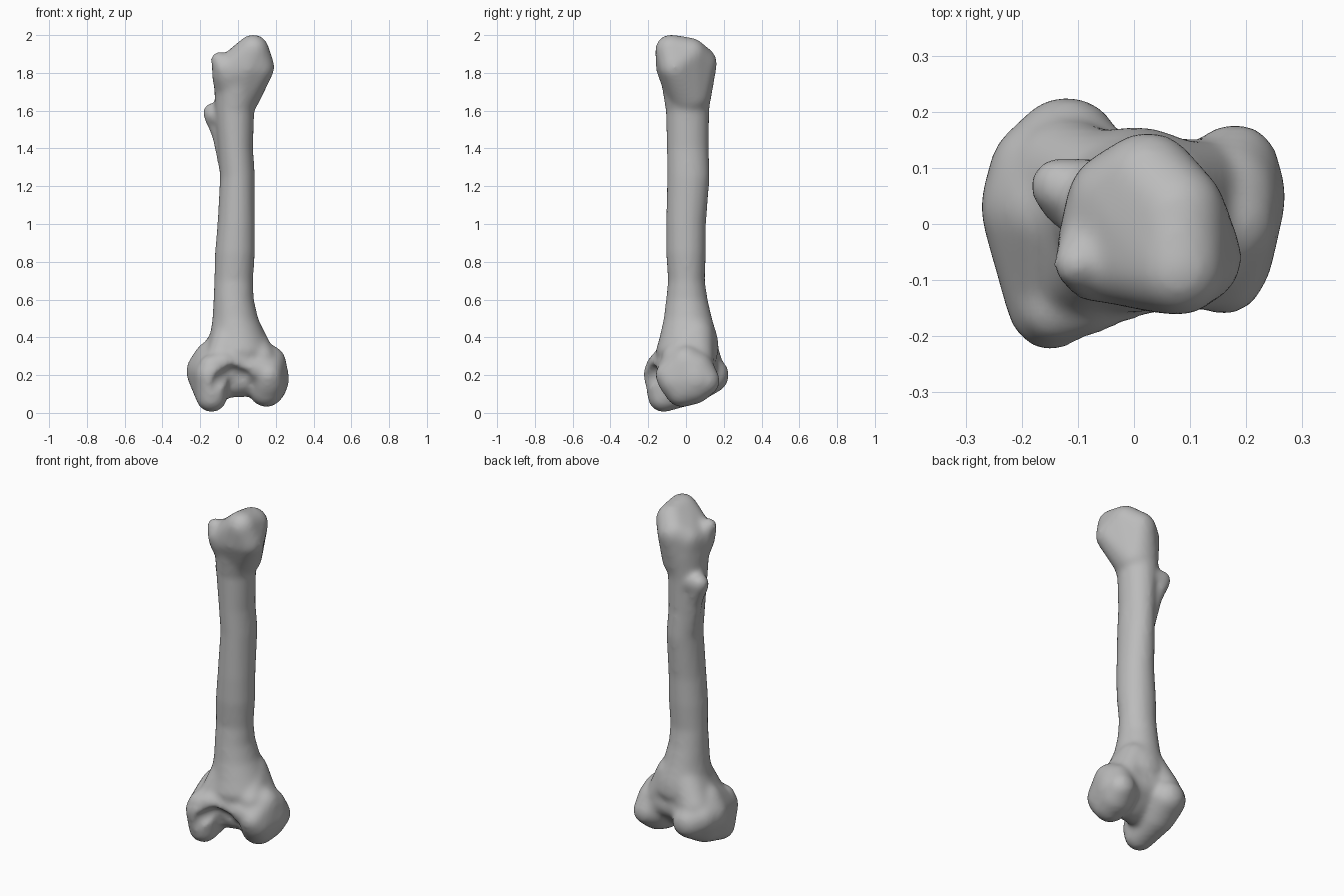
import bpy
import bmesh
from math import cos, sin, pi
from mathutils import Matrix, Vector

cube = bpy.data.objects.get("Cube")
if cube:
    bpy.data.objects.remove(cube, do_unlink=True)

# Bone colour
bone_grey = bpy.data.materials.new("bone_grey")
bone_grey.use_nodes = True
colour = (0.5, 0.5, 0.5, 1)
bone_grey.diffuse_color = colour
bone_grey.node_tree.nodes["Principled BSDF"].inputs["Base Color"].default_value = colour


def add_hull(target, balls):
    """Add the convex hull wrapped around a set of balls (x, y, z, radius)."""
    part = bmesh.new()
    for x, y, z, radius in balls:
        bmesh.ops.create_icosphere(part, subdivisions=3, radius=radius,
                                   matrix=Matrix.Translation((x, y, z)))
    result = bmesh.ops.convex_hull(part, input=part.verts[:])
    spare = set(result["geom_interior"]) | set(result["geom_unused"])
    bmesh.ops.delete(part, geom=[v for v in spare if isinstance(v, bmesh.types.BMVert)],
                     context="VERTS")
    loose = [f for f in part.faces if f not in set(result["geom"])]
    if loose:
        bmesh.ops.delete(part, geom=loose, context="FACES")
    bmesh.ops.recalc_face_normals(part, faces=part.faces[:])
    mesh = bpy.data.meshes.new("hull_part")
    part.to_mesh(mesh)
    part.free()
    target.from_mesh(mesh)
    bpy.data.meshes.remove(mesh)


def add_chain(target, balls):
    """Add a rounded ridge that runs from ball to ball."""
    for pair in zip(balls, balls[1:]):
        add_hull(target, pair)


def add_loft(target, sections, sides=32):
    """Add a closed tube through oval sections (z, x min, x max, y min, y max)."""
    rings = []
    for z, x0, x1, y0, y1 in sections:
        middle = Vector(((x0 + x1) / 2, (y0 + y1) / 2, z))
        rings.append([target.verts.new(middle + Vector((
            cos(2 * pi * i / sides) * (x1 - x0) / 2,
            sin(2 * pi * i / sides) * (y1 - y0) / 2, 0))) for i in range(sides)])
    for low, high in zip(rings, rings[1:]):
        for i in range(sides):
            j = (i + 1) % sides
            target.faces.new((low[i], low[j], high[j], high[i]))
    target.faces.new(rings[0][::-1])
    target.faces.new(rings[-1])


def make_object(name, shape):
    mesh = bpy.data.meshes.new(name)
    shape.to_mesh(mesh)
    shape.free()
    mesh.materials.append(bone_grey)
    obj = bpy.data.objects.new(name, mesh)
    bpy.context.collection.objects.link(obj)
    return obj


bone = bmesh.new()

# Shaft, flaring into both ends
add_loft(bone, [
    (0.13, -0.1, 0.1, -0.1, 0.04),
    (0.24, -0.15, 0.15, -0.14, 0.14),
    (0.33, -0.18, 0.18, -0.16, 0.175),
    (0.4, -0.15, 0.15, -0.14, 0.168),
    (0.5, -0.135, 0.107, -0.118, 0.138),
    (0.6, -0.13, 0.084, -0.106, 0.115),
    (0.7, -0.126, 0.08, -0.095, 0.1),
    (0.85, -0.122, 0.09, -0.106, 0.106),
    (1.0, -0.109, 0.09, -0.106, 0.106),
    (1.25, -0.095, 0.09, -0.1, 0.126),
    (1.4, -0.105, 0.08, -0.102, 0.12),
    (1.6, -0.122, 0.086, -0.107, 0.123),
    (1.74, -0.127, 0.13, -0.13, 0.142),
])

# Upper head
add_hull(bone, [
    (0.08, -0.08, 1.92, 0.084), (0.075, 0.02, 1.897, 0.09),
    (0.11, -0.06, 1.83, 0.084), (0.025, 0.072, 1.85, 0.093),
    (-0.05, -0.05, 1.8, 0.09), (0.05, -0.08, 1.83, 0.08),
    (-0.03, 0.04, 1.82, 0.09), (0, 0.015, 1.69, 0.122),
])

# Knob beside the head
add_hull(bone, [(-0.1, -0.07, 1.868, 0.045), (-0.07, -0.087, 1.82, 0.055),
                (-0.08, -0.03, 1.83, 0.052), (-0.06, 0, 1.7, 0.06)])

# Side spur and its tapering ridge
spur_tip = (-0.133, 0.068, 1.59, 0.053)
add_chain(bone, [spur_tip, (-0.09, 0.055, 1.47, 0.048), (-0.055, 0.04, 1.28, 0.043)])
add_hull(bone, [spur_tip, (-0.115, 0.04, 1.57, 0.052), (-0.125, 0.063, 1.56, 0.052),
                (-0.06, 0.05, 1.58, 0.065)])

# Right condyle
add_hull(bone, [
    (-0.14, -0.12, 0.085, 0.082), (-0.14, -0.14, 0.2, 0.088),
    (-0.16, 0.03, 0.22, 0.115), (-0.12, 0.13, 0.2, 0.098),
    (-0.16, 0.09, 0.22, 0.1), (-0.14, 0.02, 0.29, 0.093),
    (-0.14, 0.03, 0.145, 0.1),
])

# Left condyle
add_hull(bone, [
    (0.16, 0.05, 0.18, 0.112), (0.16, -0.09, 0.2, 0.073),
    (0.15, -0.02, 0.125, 0.095), (0.18, 0.1, 0.17, 0.08),
    (0.16, 0, 0.265, 0.095), (0.16, -0.06, 0.17, 0.088),
    (0.16, 0.04, 0.145, 0.1), (0.16, 0.05, 0.23, 0.1),
])

# Shoulders blending the shaft into each condyle
add_hull(bone, [(-0.12, 0.09, 0.27, 0.1), (-0.03, 0.05, 0.42, 0.1),
                (-0.1, -0.1, 0.26, 0.08), (-0.04, -0.03, 0.42, 0.09)])
add_hull(bone, [(0.11, 0.06, 0.27, 0.09), (0.04, 0.05, 0.41, 0.1),
                (0.12, -0.05, 0.29, 0.08)])

# Web filling the space between the condyles
add_hull(bone, [(0.03, -0.01, 0.175, 0.092), (-0.06, 0.08, 0.25, 0.09),
                (0.12, 0.06, 0.24, 0.09), (-0.06, -0.03, 0.16, 0.08)])

# Front lip joining the condyles
add_chain(bone, [(-0.14, -0.145, 0.24, 0.07), (-0.08, -0.135, 0.265, 0.063),
                 (0.02, -0.1, 0.25, 0.06), (0.15, -0.09, 0.22, 0.063)])

femur = make_object("leg_bone", bone)

# Curved groove across the front of the knee joint
groove = bmesh.new()
add_chain(groove, [(-0.13, -0.25, 0.1, 0.045), (-0.09, -0.235, 0.175, 0.05),
                   (-0.03, -0.175, 0.205, 0.05), (0.03, -0.155, 0.18, 0.05)])
groove_cutter = make_object("groove_cutter", groove)
groove_cutter.hide_render = True
groove_cutter.hide_set(True)
weld = groove_cutter.modifiers.new("weld", "REMESH")
weld.mode = "VOXEL"
weld.voxel_size = 0.012

# Merge the parts, carve the groove and soften the joins
merge = femur.modifiers.new("merge", "REMESH")
merge.mode = "VOXEL"
merge.voxel_size = 0.012
carve = femur.modifiers.new("carve", "BOOLEAN")
carve.operation = "DIFFERENCE"
carve.object = groove_cutter
even = femur.modifiers.new("even", "REMESH")
even.mode = "VOXEL"
even.voxel_size = 0.012
even.use_smooth_shade = True
soften = femur.modifiers.new("soften", "SMOOTH")
soften.factor = 0.5
soften.iterations = 12

for face in femur.data.polygons:
    face.use_smooth = True
